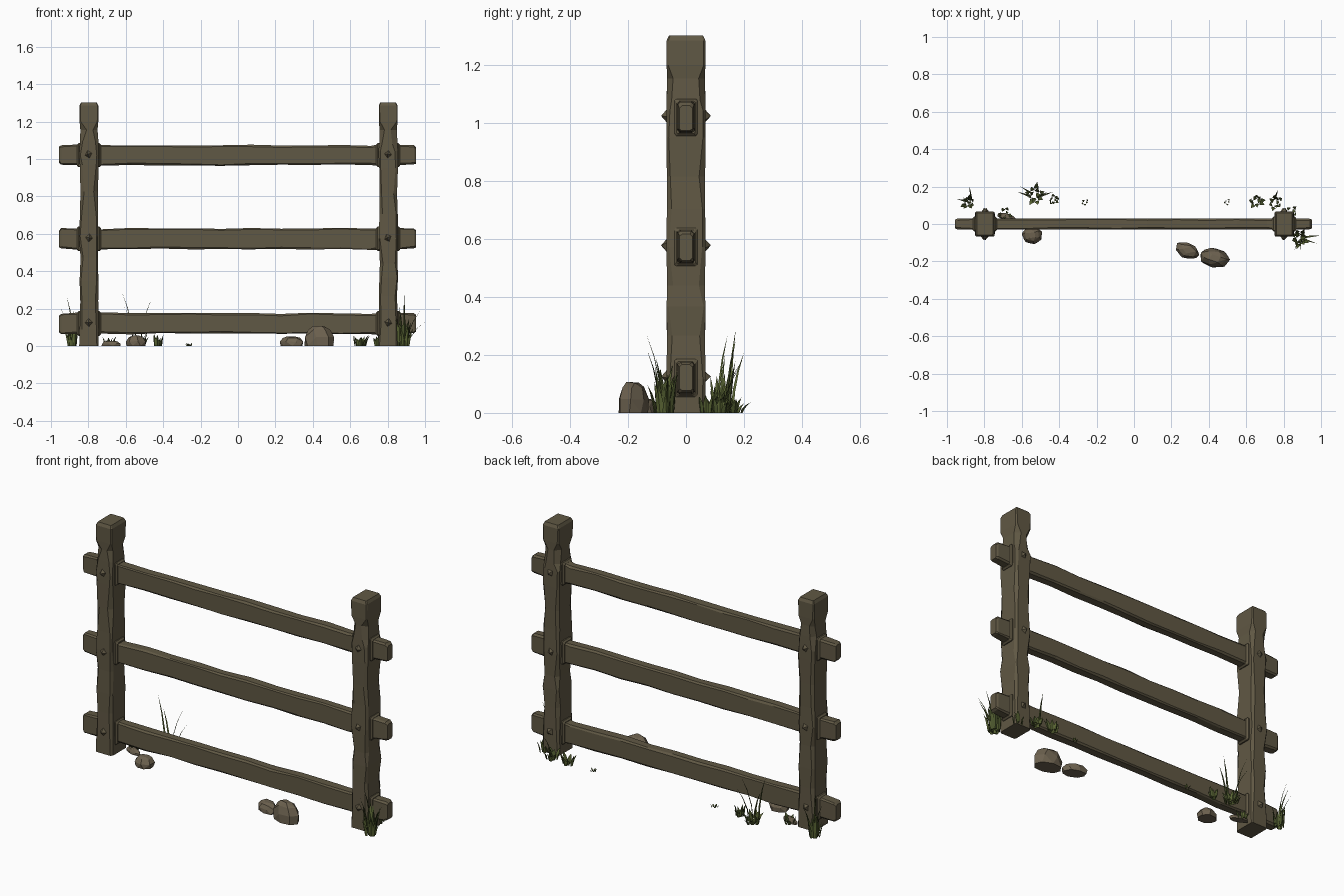
import bpy, bmesh, math, random
from mathutils import Vector

if "Cube" in bpy.data.objects:
    bpy.data.objects.remove(bpy.data.objects["Cube"])

random.seed(4)


def material(name, rgb):
    m = bpy.data.materials.new(name)
    m.diffuse_color = (*rgb, 1)
    m.use_nodes = True
    m.node_tree.nodes["Principled BSDF"].inputs["Base Color"].default_value = m.diffuse_color
    return m


WOOD = material("weathered_wood", (0.118, 0.098, 0.058))
STONE = material("brown_stone", (0.150, 0.120, 0.078))
GREEN = material("moss_green", (0.105, 0.135, 0.035))
DARK = material("dark_green", (0.065, 0.085, 0.024))


def finish(bm, name, *mats):
    bmesh.ops.recalc_face_normals(bm, faces=bm.faces[:])
    me = bpy.data.meshes.new(name)
    bm.to_mesh(me)
    bm.free()
    for m in mats:
        me.materials.append(m)
    ob = bpy.data.objects.new(name, me)
    bpy.context.collection.objects.link(ob)
    return ob


def section(a, b, c):
    """Rectangle of half sizes a, b with corners cut by about c each."""
    def j():
        return c * random.uniform(0.6, 1.4)
    pts = []
    for sx, sy in ((1, 1), (-1, 1), (-1, -1), (1, -1)):
        p, q = (sx * a, sy * (b - j())), (sx * (a - j()), sy * b)
        pts += [p, q] if sx * sy > 0 else [q, p]
    return pts


def loft(bm, rings):
    rows = [[bm.verts.new(p) for p in r] for r in rings]
    n = len(rows[0])
    for r, s in zip(rows, rows[1:]):
        for i in range(n):
            bm.faces.new((r[i], r[(i + 1) % n], s[(i + 1) % n], s[i]))
    bm.faces.new(rows[0][::-1])
    bm.faces.new(rows[-1])


# Posts: hewn timbers with cut corners, a pinched neck and a square head
POST = [(0, .052, .066, .008), (.10, .051, .067, .010), (.25, .048, .066, .014),
        (.36, .050, .067, .009), (.46, .047, .065, .016), (.58, .051, .068, .009),
        (.70, .049, .066, .013), (.82, .047, .066, .017), (.95, .050, .068, .010),
        (1.03, .052, .068, .012), (1.10, .049, .067, .022), (1.155, .046, .065, .024),
        (1.20, .050, .067, .006), (1.285, .050, .067, .005), (1.302, .042, .059, .004)]
for side, px in (("left", -.797), ("right", .803)):
    bm = bmesh.new()
    rings = []
    for z, a, b, c in POST:
        mid = 0 < z < 1.15
        dx = random.uniform(-.003, .003) if mid else 0
        dz = random.uniform(-.02, .02) if mid else 0
        rings.append([(px + dx + u, v, z + dz) for u, v in section(a, b, c)])
    loft(bm, rings)
    finish(bm, side + "_post", WOOD)

# Rails with swollen collars at the posts and tapered ends
RAILS = (("top", 1.02, .055), ("middle", .573, .057), ("bottom", .12, .057))
for label, zc, h in RAILS:
    bm = bmesh.new()
    prof = [(-.957, .022, h - .012), (-.945, .029, h - .003), (-.85, .031, h)]
    prof += [(x / 100, .029, h - random.uniform(0, .004)) for x in range(-73, 74, 16)]
    prof += [(.74, .029, h), (.85, .031, h), (.94, .028, h - .004), (.953, .022, h - .012)]
    rings = []
    for x, a, b in prof:
        d = random.uniform(-.003, .003)
        rings.append([(x, u, zc + d + v) for u, v in section(a, b, .008)])
    loft(bm, rings)
    finish(bm, label + "_rail", WOOD)

    for side, px in (("left", -.797), ("right", .803)):
        # Collar around the rail where it passes through the post
        bm = bmesh.new()
        rings = [[(px + dx, u, zc + v) for u, v in section(.032 + g, h + .001 + g, .006)]
                 for dx, g in ((-.064, 0), (-.056, .008), (.056, .008), (.064, 0))]
        loft(bm, rings)
        finish(bm, f"{side}_{label}_collar", WOOD)

        # Pointed peg heads, front and back
        bm = bmesh.new()
        for s in (-1, 1):
            k = random.uniform(0, 1.5)
            base = [bm.verts.new((px + .027 * math.cos(k + t * math.tau / 4), s * .060,
                                  zc + .005 + .030 * math.sin(k + t * math.tau / 4)))
                    for t in range(4)]
            tip = bm.verts.new((px + random.uniform(-.008, .008), s * .086, zc + .005))
            bm.faces.new(base)
            for t in range(4):
                bm.faces.new((base[t], base[(t + 1) % 4], tip))
        finish(bm, f"{side}_{label}_pegs", WOOD)


# Rocks: faceted hulls with flat undersides
def rock(name, x, y, rx, ry, h, turn=0):
    bm = bmesh.new()
    for z, r, n in ((0, .95, 8), (.45, 1, 7), (.85, .72, 6), (1, .4, 4)):
        o = random.random()
        for i in range(n):
            t = (i + o) * math.tau / n
            k = r * random.uniform(.92, 1.05)
            u, v = rx * k * math.cos(t), ry * k * math.sin(t)
            bm.verts.new((x + u * math.cos(turn) - v * math.sin(turn),
                          y + u * math.sin(turn) + v * math.cos(turn),
                          h * z * (random.uniform(.93, 1) if z else 1)))
    res = bmesh.ops.convex_hull(bm, input=bm.verts[:])
    loose = [v for v in bm.verts if not v.link_faces]
    bmesh.ops.delete(bm, geom=loose, context='VERTS')
    bmesh.ops.dissolve_limit(bm, angle_limit=.2, verts=bm.verts[:], edges=bm.edges[:])
    finish(bm, name, STONE)


rock("large_rock", .432, -.183, .086, .055, .108, -.2)
rock("small_rock", .285, -.142, .068, .043, .052, -.4)
rock("left_rock", -.545, -.060, .056, .048, .057)
rock("hidden_rock", -.68, .035, .055, .022, .028, -.3)


# Grass: bent, tapering blades of triangular section
def blade(bm, x, y, h, lean, ang, w, mat):
    d = Vector((math.cos(ang), math.sin(ang), 0))
    s = Vector((-d.y, d.x, 0))
    rows = []
    for t, k in ((0, .7), (.35, 1), (.7, .65)):
        c = Vector((x, y, h * t)) + d * lean * t * t
        rows.append([bm.verts.new(c + s * w * k), bm.verts.new(c + d * w * k * .6),
                     bm.verts.new(c - s * w * k)])
    tip = bm.verts.new(Vector((x, y, h)) + d * lean)
    faces = [bm.faces.new(rows[0])]
    for i in range(3):
        j = (i + 1) % 3
        for r, q in zip(rows, rows[1:]):
            faces.append(bm.faces.new((r[i], r[j], q[j], q[i])))
        faces.append(bm.faces.new((rows[2][i], rows[2][j], tip)))
    for f in faces:
        f.material_index = mat


# x, y, radius, height, blades
CLUMPS = [(-.885, .115, .032, .13, 13), (-.53, .155, .045, .055, 12),
          (-.43, .130, .026, .065, 9), (-.26, .117, .018, .018, 5),
          (.50, .117, .016, .02, 5), (.655, .122, .034, .06, 10),
          (.755, .115, .036, .06, 9), (.885, -.075, .040, .16, 16),
          (.84, .07, .03, .06, 6), (-.69, .06, .03, .055, 6)]
for n, (x, y, r, h, count) in enumerate(CLUMPS):
    bm = bmesh.new()
    for i in range(count):
        a = i * 2.4 + random.uniform(-.3, .3)
        q = r * math.sqrt((i + .5) / count) * .8
        blade(bm, x + q * math.cos(a), y + q * math.sin(a), h * random.uniform(.55, 1.05),
              r * random.uniform(.3, .8), a, min(.013, r * .35), i % 3 == 2)
    finish(bm, f"grass_clump_{n + 1}", GREEN, DARK)

# Long thin blades: x, y, height, lean, angle
LONG = [(-.56, .15, .29, .065, 2.8), (-.52, .14, .25, .065, .5), (-.54, .16, .21, .08, 2.6),
        (-.50, .15, .18, .07, .3), (-.88, .11, .27, .05, 2.4), (-.89, .12, .20, .06, 2.9),
        (-.87, .13, .19, .07, 1.7), (.89, -.08, .28, .06, -1.6), (.90, -.08, .19, .08, -.3),
        (.88, -.09, .22, .05, -2.0), (.91, -.07, .13, .09, .1), (.75, .13, .16, .06, 1.2)]
bm = bmesh.new()
for i, (x, y, h, lean, a) in enumerate(LONG):
    blade(bm, x, y, h, lean, a, .0055, i % 2)
finish(bm, "long_grass_blades", GREEN, DARK)
